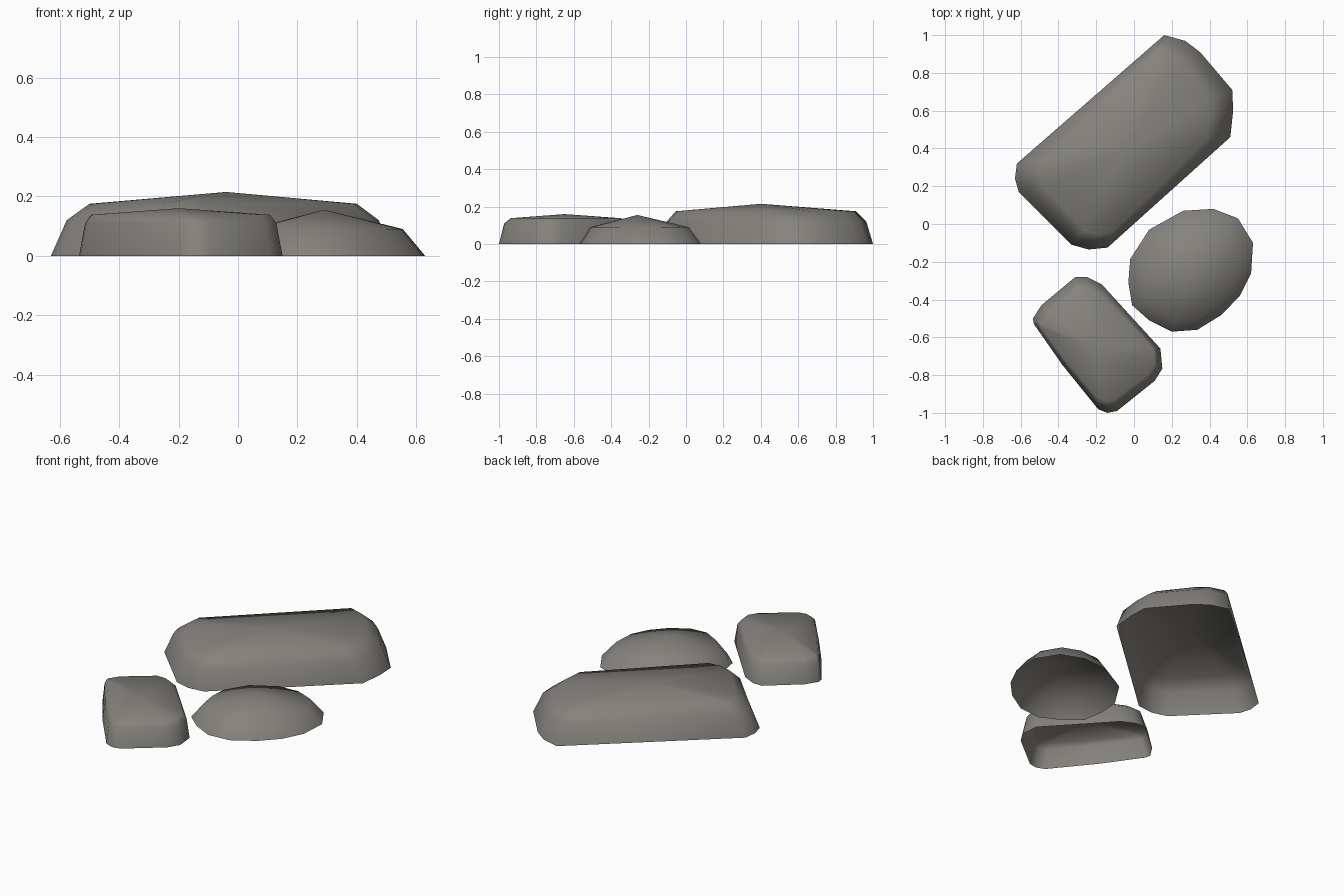
import bpy
import bmesh

if "Cube" in bpy.data.objects:
    bpy.data.objects.remove(bpy.data.objects["Cube"])

# One warm grey for all the stones
grey = bpy.data.materials.new("stone grey")
grey.diffuse_color = (0.235, 0.225, 0.205, 1.0)
grey.use_nodes = True
grey.node_tree.nodes["Principled BSDF"].inputs["Base Color"].default_value = grey.diffuse_color


def stone(name, outline, apex, rings):
    """Low dome with an open base: shrinking rings (x scale, y scale, z) up to an apex."""
    bm = bmesh.new()
    ax, ay, _ = apex
    loops = []
    for sx, sy, z in [(1, 1, 0)] + rings:
        loops.append([bm.verts.new((ax + (x - ax) * sx, ay + (y - ay) * sy, z))
                      for x, y in outline])
    tip = bm.verts.new(apex)
    n = len(outline)
    for i in range(n):
        j = (i + 1) % n
        for low, high in zip(loops, loops[1:]):
            bm.faces.new((low[i], low[j], high[j], high[i]))
        bm.faces.new((loops[-1][i], loops[-1][j], tip))
    for f in bm.faces:
        f.smooth = True
        f.normal_update()
    # outlines run clockwise, so turn the faces outward
    if sum(f.normal.z for f in bm.faces) < 0:
        bmesh.ops.reverse_faces(bm, faces=bm.faces[:])
    mesh = bpy.data.meshes.new(name)
    bm.to_mesh(mesh)
    bm.free()
    mesh.materials.append(grey)
    obj = bpy.data.objects.new(name, mesh)
    bpy.context.collection.objects.link(obj)
    return obj


# Long slab at the back
stone("large_stone",
      [(0.16, 1.0), (0.27, 0.97), (0.35, 0.91), (0.52, 0.71), (0.525, 0.6),
       (0.51, 0.46), (-0.14, -0.125), (-0.24, -0.135), (-0.33, -0.11),
       (-0.61, 0.17), (-0.63, 0.24), (-0.62, 0.32)],
      (-0.04, 0.40, 0.215),
      [(0.91, 0.94, 0.12), (0.78, 0.85, 0.175)])

# Small block at the front left
stone("small_stone",
      [(-0.31, -0.28), (-0.25, -0.28), (-0.17, -0.32), (0.14, -0.66),
       (0.15, -0.765), (0.11, -0.83), (-0.09, -0.99), (-0.14, -1.0),
       (-0.19, -0.98), (-0.38, -0.745), (-0.53, -0.53), (-0.535, -0.50),
       (-0.49, -0.43)],
      (-0.20, -0.65, 0.16),
      [(0.94, 0.92, 0.11), (0.88, 0.82, 0.138)])

# Rounded stone at the front right
stone("round_stone",
      [(-0.03, -0.31), (-0.02, -0.185), (0.08, -0.03), (0.26, 0.07),
       (0.42, 0.08), (0.55, 0.03), (0.63, -0.1), (0.62, -0.26),
       (0.56, -0.38), (0.465, -0.48), (0.335, -0.56), (0.2, -0.57),
       (0.08, -0.51), (-0.01, -0.43)],
      (0.29, -0.26, 0.155),
      [(0.78, 0.81, 0.09)])
